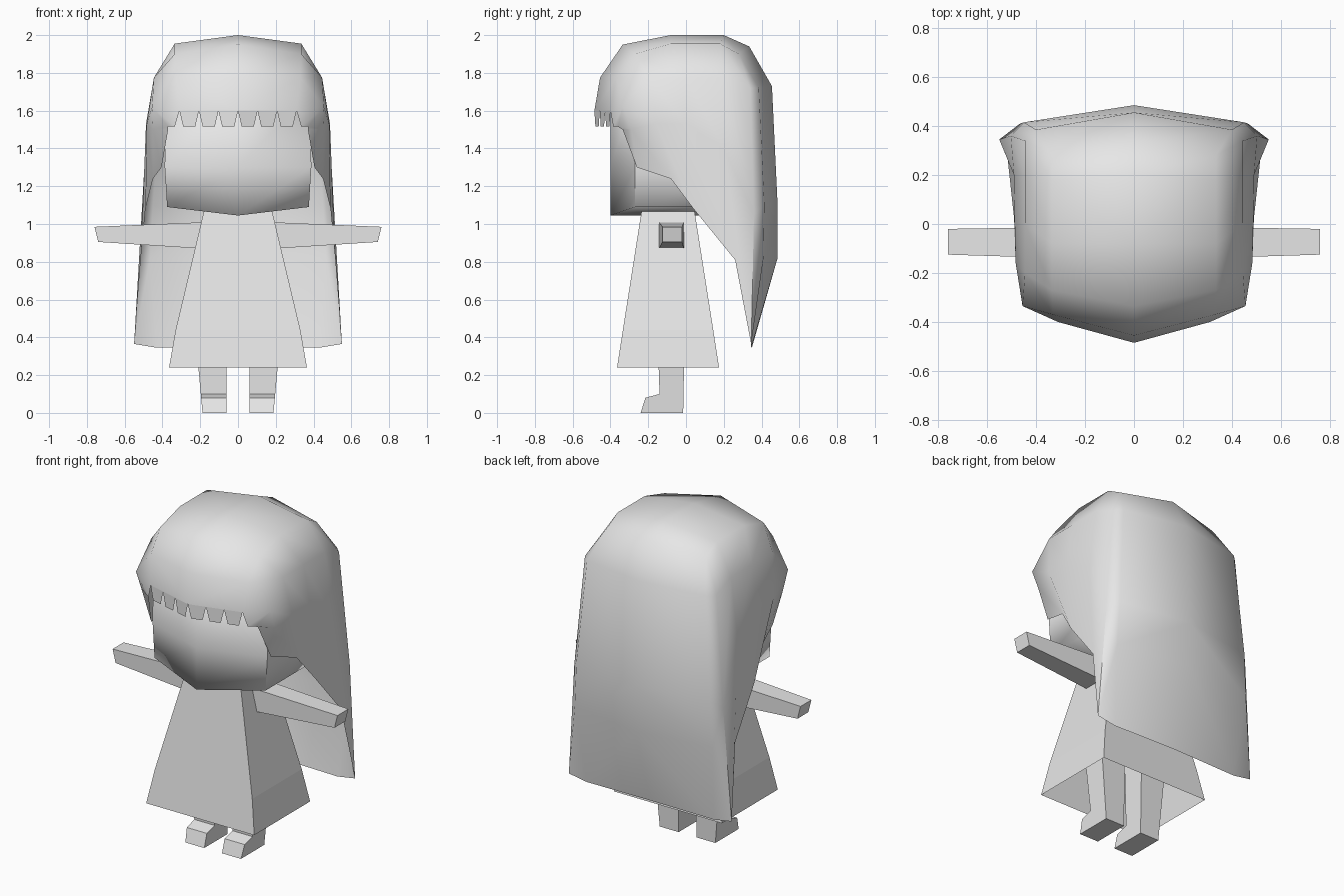
import bpy
import bmesh
import math

if "Cube" in bpy.data.objects:
    bpy.data.objects.remove(bpy.data.objects["Cube"], do_unlink=True)

# One plain grey for the whole figure
grey = bpy.data.materials.new("plain grey")
grey.use_nodes = True
grey.diffuse_color = (0.8, 0.8, 0.8, 1)
grey.node_tree.nodes["Principled BSDF"].inputs["Base Color"].default_value = (0.8, 0.8, 0.8, 1)


def finish(bm, name, smooth_angle=None, recalc=True):
    """Turn a bmesh into a named, coloured object."""
    bmesh.ops.remove_doubles(bm, verts=bm.verts, dist=0.0005)
    if recalc:
        bmesh.ops.recalc_face_normals(bm, faces=bm.faces)
    mesh = bpy.data.meshes.new(name)
    bm.to_mesh(mesh)
    bm.free()
    mesh.materials.append(grey)
    obj = bpy.data.objects.new(name, mesh)
    bpy.context.collection.objects.link(obj)
    if smooth_angle:
        bpy.ops.object.select_all(action="DESELECT")
        obj.select_set(True)
        bpy.context.view_layer.objects.active = obj
        bpy.ops.object.shade_smooth_by_angle(angle=math.radians(smooth_angle))
    return obj


def loft(rings, name, start_cap=True, end_cap=True, smooth_angle=None):
    """Bridge closed rings of equal point count."""
    bm = bmesh.new()
    loops = [[bm.verts.new(p) for p in ring] for ring in rings]
    for low, high in zip(loops, loops[1:]):
        for i in range(len(low)):
            j = (i + 1) % len(low)
            bm.faces.new((low[i], low[j], high[j], high[i]))
    if start_cap:
        bm.faces.new(loops[0][::-1])
    if end_cap:
        bm.faces.new(loops[-1])
    return finish(bm, name, smooth_angle)


def add_grid(bm, rows):
    """Add quads between rows of points, skipping collapsed ones."""
    for a, b in zip(rows, rows[1:]):
        for i in range(len(a) - 1):
            corners = list(dict.fromkeys((a[i], a[i + 1], b[i + 1], b[i])))
            if len(corners) > 2:
                bm.faces.new([bm.verts.new(p) for p in corners])


# Dress: hollow flared skirt, open at the hem
def dress_ring(z, half_width, front, back):
    return [(-half_width, front, z), (half_width, front, z),
            (half_width, back, z), (-half_width, back, z)]


loft([dress_ring(0.24, 0.365, -0.365, 0.175),
      dress_ring(0.44, 0.33, -0.334, 0.144),
      dress_ring(1.07, 0.18, -0.235, 0.045)], "dress", start_cap=False)


# Head: six-sided block with a pointed chin line
def head_ring(z_middle, z_side, width):
    half = [(0, -0.4, z_middle), (width, -0.27, z_side),
            (width, 0.24, z_side), (0, 0.29, z_middle)]
    return half + [(-x, y, z) for x, y, z in half[2:0:-1]]


head = loft([head_ring(1.045, 1.09, 0.375), head_ring(1.3, 1.3, 0.388),
             head_ring(1.7, 1.7, 0.385)], "head",
            start_cap=False, end_cap=False, smooth_angle=60)
bm = bmesh.new()
bm.from_mesh(head.data)
for level in (min, max):
    z_limit = level(v.co.z for v in bm.verts)
    edges = [e for e in bm.edges if e.is_boundary
             and all(abs(v.co.z - z_limit) < 0.05 for v in e.verts)]
    cap = bmesh.ops.contextual_create(bm, geom=edges)["faces"]
    # Split each cap along the middle ridge
    middle = [v for v in cap[0].verts if abs(v.co.x) < 0.001]
    bmesh.ops.connect_verts(bm, verts=middle)
bmesh.ops.recalc_face_normals(bm, faces=bm.faces)
bm.to_mesh(head.data)
bm.free()

# Arms and legs, built once for each side
LEG_PROFILE = [(-0.155, 0.55), (-0.14, 0.1), (-0.215, 0.08),
               (-0.24, 0), (-0.015, 0), (-0.005, 0.55)]
for side, label in ((1, "left"), (-1, "right")):
    def arm_ring(x_top, x_low, top, low, front, back):
        return [(side * x_top, front, top), (side * x_top, back, top),
                (side * x_low, back, low), (side * x_low, front, low)]

    loft([arm_ring(0.12, 0.12, 1.012, 0.865, -0.145, -0.01),
          arm_ring(0.76, 0.74, 0.985, 0.905, -0.125, -0.02)], label + "_arm")
    loft([[(side * 0.06, y, z) for y, z in LEG_PROFILE],
          [(side * (0.188 + 0.09 * z), y, z) for y, z in LEG_PROFILE]],
         label + "_leg")

# Hair: strands run from the crown line outward and down to the free edge
strands = [
    [(0, -.485, 1.6), (.31, -.4, 1.6), (.335, -.385, 1.515), (.37, -.36, 1.515), (.37, -.335, 1.5)],
    [(0, -.455, 1.775), (.33, -.37, 1.775), (.455, -.335, 1.62), (.45, -.29, 1.5), (.405, -.26, 1.3)],
    [(0, -.335, 1.95), (.335, -.27, 1.9), (.445, -.2, 1.775), (.483, -.16, 1.53), (.45, -.08, 1.24)],
    [(0, -.08, 2), (.335, -.08, 1.955), (.445, 0, 1.775), (.487, 0, 1.53), (.49, .04, 1.08)],
    [(0, .2, 2), (.335, .18, 1.955), (.445, .2, 1.775), (.49, .2, 1.4), (.515, .26, .81)],
    [(0, .335, 1.94), (.335, .28, 1.9), (.445, .34, 1.72), (.503, .36, 1.05), (.55, .345, .365)],
]
crown, shoulder, upper, lower, tip = strands[-1]
back = [
    [crown, shoulder, shoulder],
    [(0, .455, 1.73), (.4, .385, 1.72), upper],
    [(0, .485, 1.1), (.45, .415, 1.1), lower],
    [(0, .485, .82), (.465, .41, .82), lower],
    [(0, .35, .35), (.43, .345, .345), tip],
]
bm = bmesh.new()
add_grid(bm, strands)
add_grid(bm, back)

# Fringe: notched teeth hanging from the front edge
TOOTH = 0.31 / 3


def fringe_point(x, z):
    return (x, -0.485 + 0.085 * x / 0.31, z)


for i in range(3):
    x0, x1 = i * TOOTH, (i + 1) * TOOTH
    add_grid(bm, [[fringe_point(x0, 1.6), fringe_point(x1, 1.6)],
                  [fringe_point(x0 + 0.02, 1.515), fringe_point(x1 - 0.02, 1.515)]])

# Mirror the half to the other side
mirrored = bmesh.ops.duplicate(bm, geom=bm.verts[:] + bm.edges[:] + bm.faces[:])["geom"]
for v in (g for g in mirrored if isinstance(g, bmesh.types.BMVert)):
    v.co.x = -v.co.x
bmesh.ops.reverse_faces(bm, faces=[g for g in mirrored if isinstance(g, bmesh.types.BMFace)])
finish(bm, "hair", smooth_angle=65)
